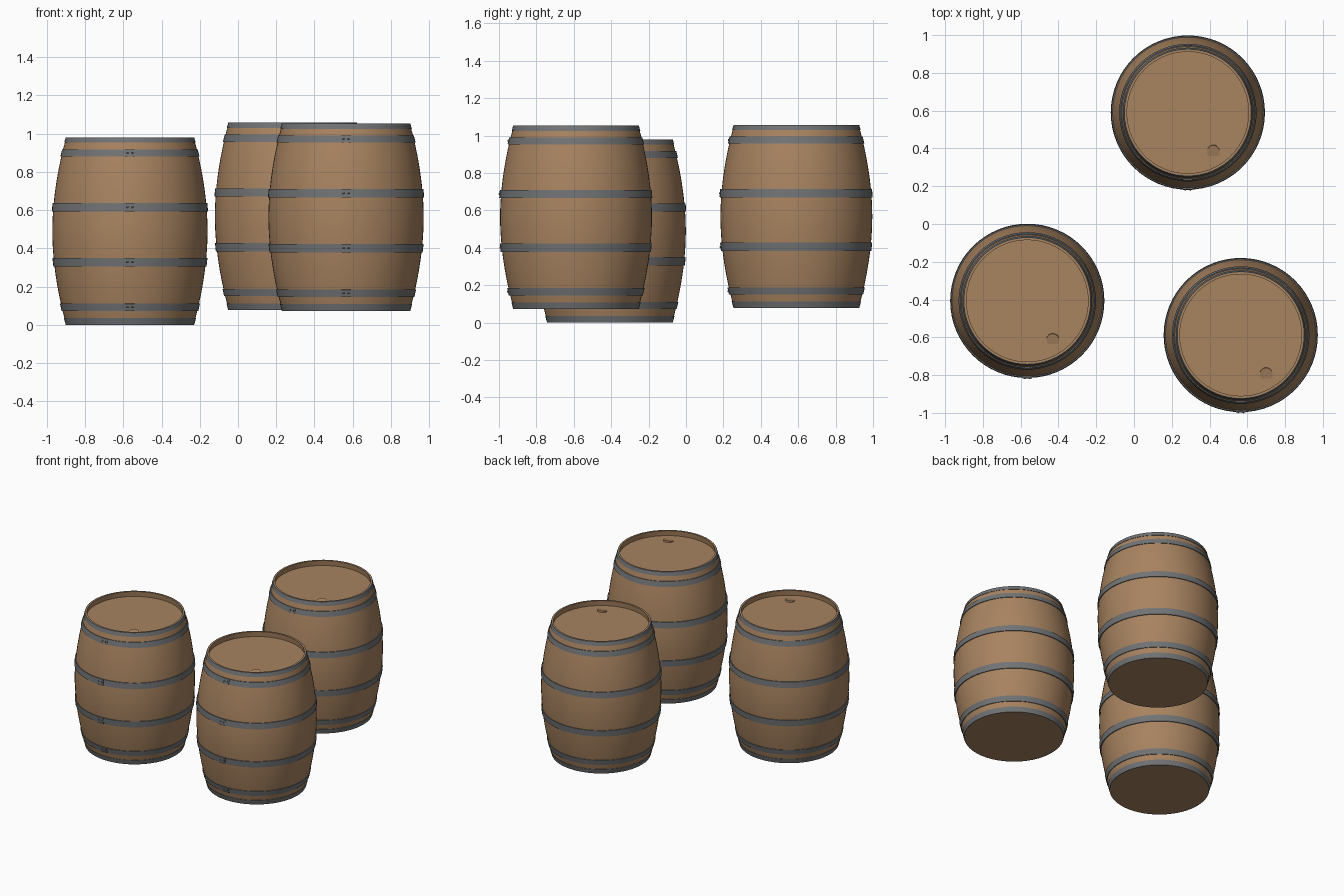
import bpy, bmesh, math
from mathutils import Matrix, Vector

if "Cube" in bpy.data.objects:
    bpy.data.objects.remove(bpy.data.objects["Cube"])

H = 0.98          # barrel height
SEG = 64          # sides around


def material(name, rgb):
    m = bpy.data.materials.new(name)
    m.diffuse_color = (*rgb, 1)
    m.use_nodes = True
    m.node_tree.nodes["Principled BSDF"].inputs["Base Color"].default_value = m.diffuse_color
    return m


WOOD = material("oak_wood", (0.392, 0.228, 0.117))
STEEL = material("hoop_steel", (0.165, 0.17, 0.175))


def bulge(z):
    """Stave radius at height z."""
    return 0.406 - 0.073 * abs((z - H / 2) / (H / 2)) ** 1.9


def finish(name, bm, mat, pos, angle=30):
    bmesh.ops.recalc_face_normals(bm, faces=bm.faces)
    me = bpy.data.meshes.new(name)
    bm.to_mesh(me)
    bm.free()
    ob = bpy.data.objects.new(name, me)
    me.materials.append(mat)
    ob.location = pos
    bpy.context.collection.objects.link(ob)
    bpy.ops.object.select_all(action='DESELECT')
    ob.select_set(True)
    bpy.context.view_layer.objects.active = ob
    bpy.ops.object.shade_smooth_by_angle(angle=math.radians(angle))
    return ob


def lathe(bm, profile, closed=False):
    """Spin (radius, z) points around z; radius 0 closes the end."""
    rings = []
    for r, z in profile:
        if r == 0:
            rings.append([bm.verts.new((0, 0, z))] * SEG)
        else:
            rings.append([bm.verts.new((r * math.cos(2 * math.pi * i / SEG),
                                        r * math.sin(2 * math.pi * i / SEG), z))
                          for i in range(SEG)])
    pairs = list(zip(rings, rings[1:]))
    if closed:
        pairs.append((rings[-1], rings[0]))
    for a, b in pairs:
        for i in range(SEG):
            j = (i + 1) % SEG
            quad = list(dict.fromkeys((a[i], a[j], b[j], b[i])))
            bm.faces.new(quad)


# hoops: bottom, top, thickness
HOOPS = [(0.0, 0.035, 0.003), (0.073, 0.111, 0.005), (0.305, 0.350, 0.006),
         (0.593, 0.636, 0.006), (0.880, 0.917, 0.005), (0.952, H, 0.003)]


def barrel(tag, pos):
    # staves, rim and recessed lid in one turned profile
    bm = bmesh.new()
    n = 24
    side = [(bulge(H * i / n), H * i / n) for i in range(n + 1)]
    lathe(bm, [(0, 0)] + side + [(0.322, H), (0.326, H - 0.038), (0, H - 0.038)])
    finish("barrel_body_" + tag, bm, WOOD, pos)

    # steel hoops following the bulge
    bm = bmesh.new()
    for z0, z1, t in HOOPS:
        zm = (z0 + z1) / 2
        lathe(bm, [(bulge(z0) - 0.004, z0), (bulge(z0) + t, z0), (bulge(zm) + t, zm),
                   (bulge(z1) + t, z1), (bulge(z1) - 0.004, z1)], closed=True)
    finish("hoops_" + tag, bm, STEEL, pos)

    # lapped hoop joints with two rivets, at the front
    bm = bmesh.new()
    for z0, z1, t in HOOPS[1:5]:
        zm = (z0 + z1) / 2
        r = bulge(zm) + t
        slope = math.atan2(bulge(z1) - bulge(z0), z1 - z0)
        base = Matrix.Translation((0, -r, zm)) @ Matrix.Rotation(slope, 4, 'X')
        bmesh.ops.create_cube(bm, size=1, matrix=base @ Matrix.Diagonal((0.05, 0.005, z1 - z0, 1)))
        for x in (-0.013, 0.013):
            bmesh.ops.create_uvsphere(
                bm, u_segments=8, v_segments=6, radius=0.005,
                matrix=base @ Matrix.Translation((x, -0.0025, 0)))
    finish("hoop_joints_" + tag, bm, STEEL, pos)

    # bung, tilted and half sunk in the lid
    bm = bmesh.new()
    bmesh.ops.create_cone(
        bm, cap_ends=True, segments=20, radius1=0.034, radius2=0.034, depth=0.02,
        matrix=Matrix.Translation((0.135, -0.205, H - 0.043)) @ Matrix.Rotation(math.radians(12), 4, 'X'))
    finish("bung_" + tag, bm, WOOD, pos)


barrel("left", Vector((-0.565, -0.407, 0)))
barrel("back", Vector((0.285, 0.59, 0.077)))
barrel("right", Vector((0.565, -0.588, 0.073)))
